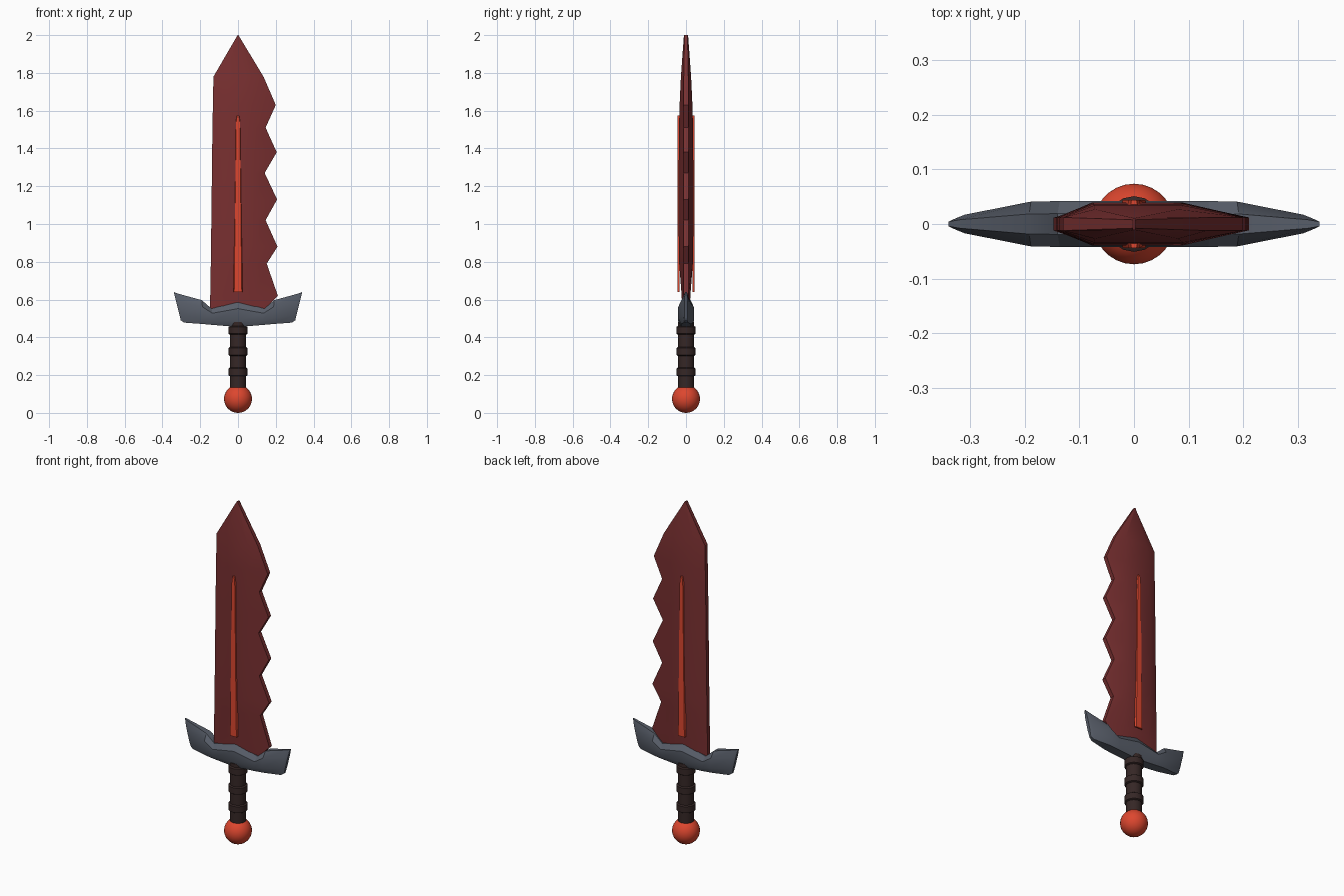
import bpy, bmesh, math

if "Cube" in bpy.data.objects:
    bpy.data.objects.remove(bpy.data.objects["Cube"])


def material(name, rgb):
    m = bpy.data.materials.new(name)
    m.diffuse_color = (*rgb, 1)
    m.use_nodes = True
    m.node_tree.nodes["Principled BSDF"].inputs["Base Color"].default_value = m.diffuse_color
    return m


RED = material("dark red", (0.19, 0.029, 0.030))
ORANGE = material("bright orange red", (0.72, 0.062, 0.028))
STEEL = material("blue grey steel", (0.098, 0.112, 0.142))
LEATHER = material("dark leather", (0.036, 0.020, 0.019))


def finish(name, bm, mat, angle=30):
    bmesh.ops.recalc_face_normals(bm, faces=bm.faces[:])
    me = bpy.data.meshes.new(name)
    bm.to_mesh(me)
    bm.free()
    me.materials.append(mat)
    ob = bpy.data.objects.new(name, me)
    bpy.context.collection.objects.link(ob)
    bpy.ops.object.select_all(action='DESELECT')
    ob.select_set(True)
    bpy.context.view_layer.objects.active = ob
    bpy.ops.object.shade_smooth_by_angle(angle=math.radians(angle))
    return ob


def loft(name, sections, mat, angle=30):
    """Skin a row of closed sections and cap both ends."""
    bm = bmesh.new()
    rings = [[bm.verts.new(p) for p in s] for s in sections]
    n = len(rings[0])
    for a, b in zip(rings, rings[1:]):
        for i in range(n):
            j = (i + 1) % n
            bm.faces.new((a[i], a[j], b[j], b[i]))
    bm.faces.new(rings[0])
    bm.faces.new(rings[-1])
    return finish(name, bm, mat, angle)


def lathe(name, profile, mat, sides, angle=35):
    """Turn a (radius, height) profile about the z axis."""
    rings = [[(r * math.cos(2 * math.pi * i / sides), r * math.sin(2 * math.pi * i / sides), z)
              for i in range(sides)] for r, z in profile]
    return loft(name, rings, mat, angle)


# Blade: height, straight edge x, serrated edge x, half thickness
rows = [
    (0.54, -0.147, 0.135, 0.020), (0.62, -0.147, 0.211, 0.023),
    (0.79, -0.144, 0.152, 0.036), (0.88, -0.143, 0.209, 0.038),
    (1.02, -0.141, 0.146, 0.039), (1.13, -0.140, 0.207, 0.039),
    (1.27, -0.138, 0.141, 0.039), (1.38, -0.137, 0.205, 0.038),
    (1.51, -0.135, 0.146, 0.037), (1.63, -0.133, 0.200, 0.034),
    (1.78, -0.130, 0.135, 0.027), (2.00, -0.002, 0.002, 0.011),
]


def blade_section(z, xl, xr, h):
    ridge_l, ridge_r = xl * 0.55, min(0.09, xr * 0.6)
    e = min(0.012, h * 0.7)
    front = [(xl, -e), (ridge_l, -h), (ridge_r, -h), (xr, -e)]
    back = [(x, -y) for x, y in reversed(front)]
    return [(x, y, z) for x, y in front + back]


loft("blade", [blade_section(*r) for r in rows], RED, 25)

# Raised glowing strip on both faces of the blade
for side, label in ((-1, "front"), (1, "back")):
    strip = [[(-w, side * 0.035, z), (w, side * 0.035, z),
              (w * 0.8, side * 0.044, z), (-w * 0.8, side * 0.044, z)]
             for z, w in ((0.64, 0.025), (1.54, 0.012), (1.575, 0.006))]
    loft(label + "_strip", strip, ORANGE)

# Crossguard: bottom x, bottom z, top x, top z, half thickness
half = [
    (0.00, 0.455, 0.00, 0.590, 0.042), (0.125, 0.465, 0.14, 0.552, 0.042),
    (0.18, 0.470, 0.192, 0.597, 0.041), (0.285, 0.478, 0.32, 0.632, 0.017),
    (0.303, 0.490, 0.340, 0.640, 0.009),
]


def guard_section(xb, zb, xt, zt, h):
    prof = [(0.0, 0.65), (0.25, 1.0), (0.72, 1.0), (1.0, 0.45)]
    loop = [(t, -w) for t, w in prof] + [(t, w) for t, w in reversed(prof)]
    return [(xb + (xt - xb) * t, w * h, zb + (zt - zb) * t) for t, w in loop]


mirrored = [(-a, b, -c, d, h) for a, b, c, d, h in reversed(half[1:])]
loft("crossguard", [guard_section(*s) for s in mirrored + half], STEEL, 30)

# Grip and its raised wraps
lathe("grip", [(0.043, 0.12), (0.043, 0.48)], LEATHER, 16)
for i, z in enumerate((0.217, 0.325, 0.437)):
    lathe("grip_wrap_%d" % (i + 1),
          [(0.043, z - 0.023), (0.051, z - 0.018), (0.051, z + 0.018), (0.043, z + 0.023)],
          LEATHER, 16)

# Pommel ball, flattened where it meets the grip
R = 0.074
steps = 14
ball = []
for i in range(steps + 1):
    a = math.radians(-88 + i * (88 + 58) / steps)
    ball.append((R * math.cos(a), R + R * math.sin(a)))
lathe("pommel", ball, ORANGE, 28)
